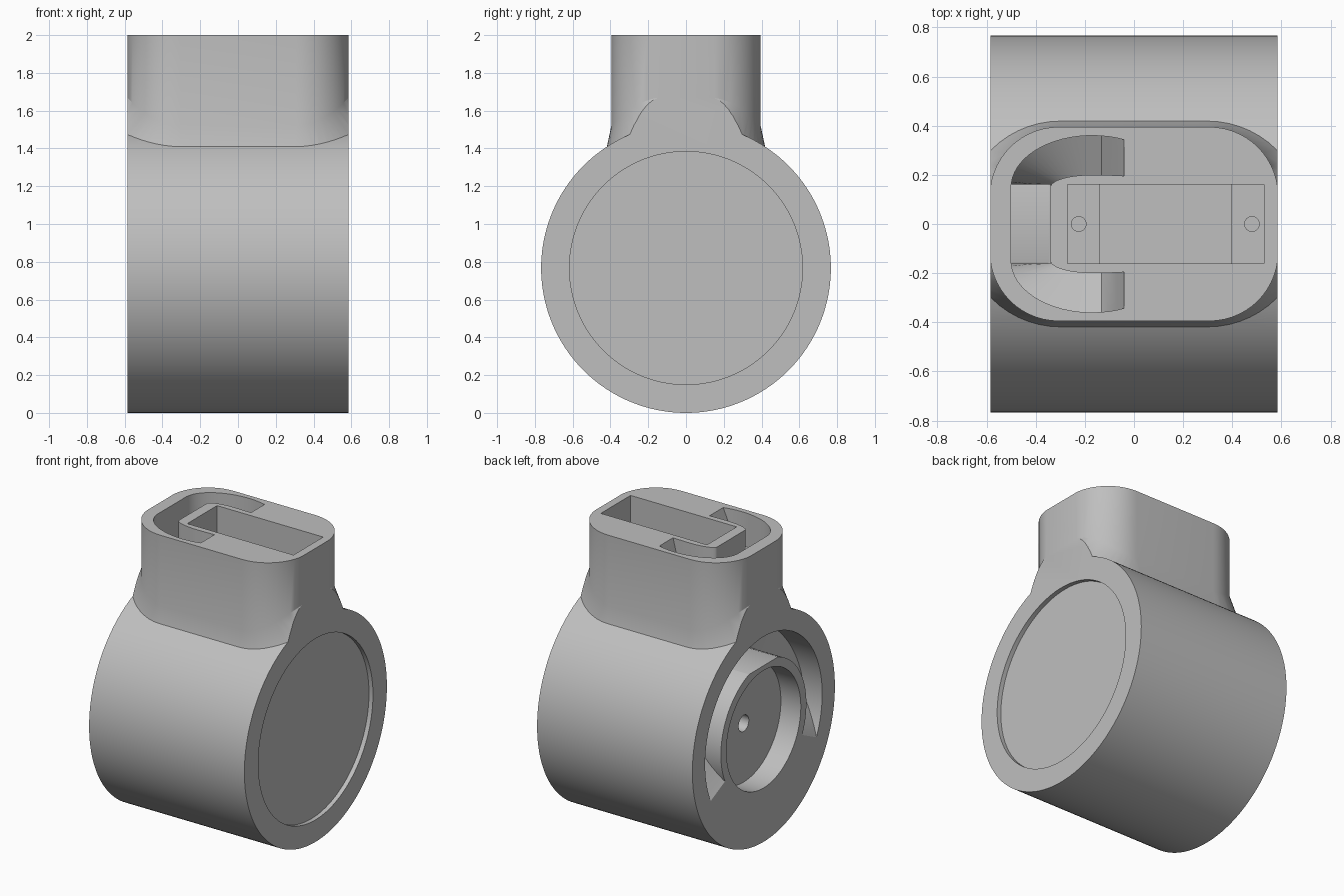
import bpy, bmesh
from math import sin, cos, pi, radians, sqrt

if "Cube" in bpy.data.objects:
    bpy.data.objects.remove(bpy.data.objects["Cube"], do_unlink=True)

R = 0.767          # barrel radius and axis height
HALF = 0.585       # half length of the barrel
TOP = 2.0

grey = bpy.data.materials.new("plain_grey")
grey.use_nodes = True
grey.diffuse_color = (0.52, 0.52, 0.52, 1)
grey.node_tree.nodes["Principled BSDF"].inputs["Base Color"].default_value = (0.52, 0.52, 0.52, 1)


def loft(name, rings):
    """Closed solid through rings of equal point count."""
    bm = bmesh.new()
    vs = [[bm.verts.new(p) for p in ring] for ring in rings]
    n = len(vs[0])
    for a, b in zip(vs, vs[1:]):
        for i in range(n):
            j = (i + 1) % n
            bm.faces.new((a[i], a[j], b[j], b[i]))
    bm.faces.new(vs[0])
    bm.faces.new(vs[-1])
    bmesh.ops.recalc_face_normals(bm, faces=bm.faces)
    mesh = bpy.data.meshes.new(name)
    bm.to_mesh(mesh)
    bm.free()
    ob = bpy.data.objects.new(name, mesh)
    bpy.context.collection.objects.link(ob)
    mesh.materials.append(grey)
    return ob


def box(name, x0, x1, hy, z0, z1):
    return loft(name, [[(x0, -hy, z), (x1, -hy, z), (x1, hy, z), (x0, hy, z)] for z in (z0, z1)])


def disc_x(name, r, x0, x1, n=128):
    """Cylinder along x on the barrel axis."""
    return loft(name, [[(x, r * cos(2 * pi * i / n), R + r * sin(2 * pi * i / n))
                        for i in range(n)] for x in (x0, x1)])


def disc_z(name, x, r, z0, z1, n=32):
    return loft(name, [[(x + r * cos(2 * pi * i / n), r * sin(2 * pi * i / n), z)
                        for i in range(n)] for z in (z0, z1)])


def combine(target, tool, operation):
    mod = target.modifiers.new(operation, "BOOLEAN")
    mod.operation = operation
    mod.solver = "EXACT"
    mod.object = tool
    bpy.context.view_layer.objects.active = target
    bpy.ops.object.modifier_apply(modifier=mod.name)
    bpy.data.objects.remove(tool, do_unlink=True)


def rounded(hx, hy, r, n=14):
    """Rounded rectangle points, each with its end-facing weight."""
    pts = []
    for q in range(4):
        sx, sy = (1, -1, -1, 1)[q], (1, 1, -1, -1)[q]
        for i in range(n + 1):
            a = pi / 2 * (q + i / n)
            pts.append((sx * (hx - r) + r * cos(a), sy * (hy - r) + r * sin(a), cos(a) ** 2))
    return pts


# Barrel and neck, with the neck flaring where it meets the barrel
housing = disc_x("housing", R, -0.62, 0.62, 160)
neck = rounded(0.587, 0.395, 0.28)
skirt = rounded(0.70, 0.42, 0.40)
tower = loft("neck", [
    [(x, y, 1.1) for x, y, w in skirt],
    [(x, y, R - 0.005 + sqrt(R * R - y * y)) for x, y, w in skirt],
    [(x, y, 1.52 + 0.15 * w) for x, y, w in neck],
    [(x, y, TOP) for x, y, w in neck]])
combine(housing, tower, "UNION")
combine(housing, box("end_trim", -HALF, HALF, 1.0, -0.5, 2.5), "INTERSECT")

# Shallow round recess on the left end
combine(housing, disc_x("end_recess", 0.617, HALF - 0.03, 0.7), "DIFFERENCE")

# Stepped rectangular pocket with two screw holes
combine(housing, box("pocket", -0.27, 0.53, 0.16, 1.66, 2.1), "DIFFERENCE")
combine(housing, box("pocket_well", -0.14, 0.395, 0.16, 1.2, 1.8), "DIFFERENCE")
for x in (-0.225, 0.48):
    combine(housing, disc_z("screw_hole", x, 0.03, 1.4, 1.75), "DIFFERENCE")

# Cable shaft down from the neck and out through the right end
combine(housing, box("cable_shaft", -0.5, -0.34, 0.16, 1.2, 2.1), "DIFFERENCE")
combine(housing, box("shaft_mouth", -0.7, -0.34, 0.16, 1.2, 1.375), "DIFFERENCE")


# Curved channels beside the shaft, ramping up to the neck top
def channel_floor(x, y):
    z = 1.55 + sqrt(max(0, 0.22 ** 2 - (0.37 - y) ** 2))
    t = min(1, max(0, (x + 0.12) / 0.08))
    return z + (TOP + 0.005 - z) * t


for side in (1, -1):
    rings = []
    for i in range(21):
        a = radians(113.5) * i / 20
        c, s = cos(a), sin(a)
        xo, yo = -0.17 - 0.33 * c, 0.15 + 0.21 * s
        xi, yi = -0.17 - (0.17 if c > 0 else 0.33) * c, 0.15 + 0.05 * s
        rings.append([(xo, side * yo, 2.1), (xi, side * yi, 2.1),
                      (xi, side * yi, channel_floor(xi, yi)),
                      (xo, side * yo, channel_floor(xo, yo))])
    combine(housing, loft("neck_channel", rings), "DIFFERENCE")

# Crescent groove around the hub on the right end, ramping out at its tips
rings = []
for i in range(-58, 59):
    deg = abs(i) * 2
    if deg < 95:
        depth = 0.24 - 0.11 * max(0, deg - 18) / 77
    else:
        depth = 0.13 * (115.5 - deg) / 20.5
    a = radians(i * 2)
    ring = []
    for r, x in ((0.46, -0.7), (0.63, -0.7), (0.63, depth - HALF), (0.46, depth - HALF)):
        ring.append((x, r * sin(a), R + r * cos(a)))
    rings.append(ring)
combine(housing, loft("hub_groove", rings), "DIFFERENCE")

# Round cup in the hub with a small axle hole
combine(housing, disc_x("hub_cup", 0.40, -0.7, -0.435), "DIFFERENCE")
combine(housing, disc_x("axle_hole", 0.055, -0.5, -0.25, 32), "DIFFERENCE")

# Smooth curved walls, keep the edges crisp
bpy.ops.object.select_all(action="DESELECT")
housing.select_set(True)
bpy.context.view_layer.objects.active = housing
bpy.ops.object.shade_smooth_by_angle(angle=radians(25))
